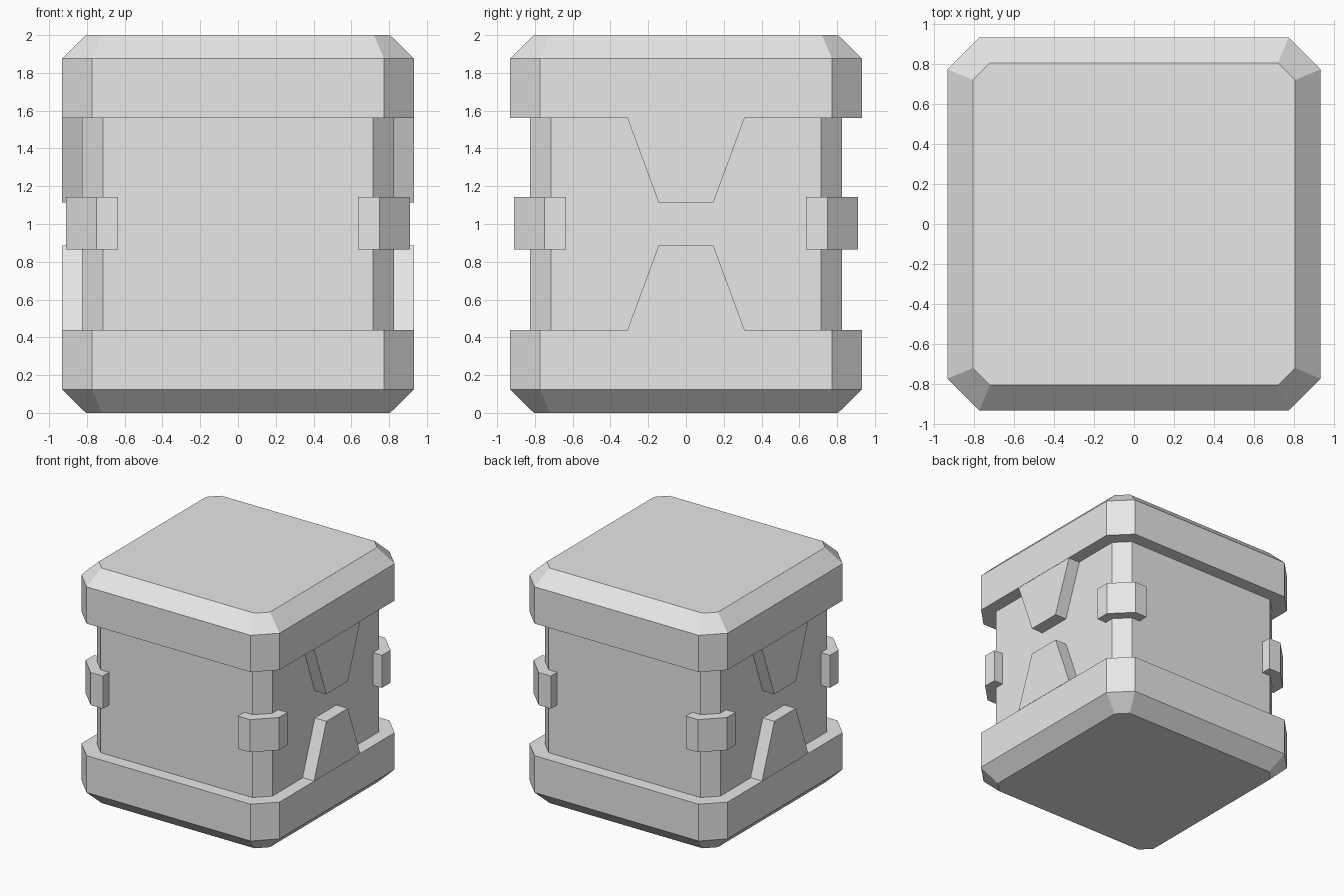
import bpy, bmesh
from mathutils import Matrix

cube = bpy.data.objects.get("Cube")
if cube:
    bpy.data.objects.remove(cube, do_unlink=True)

grey = bpy.data.materials.new("light grey")
grey.use_nodes = True
colour = (0.8, 0.8, 0.8, 1)
grey.diffuse_color = colour
grey.node_tree.nodes["Principled BSDF"].inputs["Base Color"].default_value = colour


def loft(name, rings):
    """Closed flat-sided solid through rings of matching points."""
    bm = bmesh.new()
    loops = [[bm.verts.new(p) for p in ring] for ring in rings]
    bm.faces.new(loops[0])
    bm.faces.new(loops[-1])
    n = len(loops[0])
    for a, b in zip(loops, loops[1:]):
        for i in range(n):
            j = (i + 1) % n
            bm.faces.new((a[i], a[j], b[j], b[i]))
    bmesh.ops.recalc_face_normals(bm, faces=bm.faces)
    mesh = bpy.data.meshes.new(name)
    bm.to_mesh(mesh)
    bm.free()
    mesh.materials.append(grey)
    obj = bpy.data.objects.new(name, mesh)
    bpy.context.collection.objects.link(obj)
    return obj


def octagon(half, corner, z):
    """Square ring with cut corners."""
    quarter = [(half, -corner), (half, corner)]
    ring = []
    for _ in range(4):
        ring += [(x, y, z) for x, y in quarter]
        quarter = [(-y, x) for x, y in quarter]
    return ring


def flip(ring, upper):
    return [(x, y, 2 - z if upper else z) for x, y, z in ring]


# Central body with cut corners
loft("body", [octagon(0.825, 0.715, z) for z in (0.42, 1.58)])

# Matching bottom and top caps, each with a tapered tab on both sides
tab = [(-0.31, 0.44), (0.31, 0.44), (0.145, 0.885), (-0.145, 0.885)]
for upper, label in ((False, "bottom"), (True, "top")):
    rings = [octagon(0.805, 0.72, 0), octagon(0.933, 0.773, 0.125),
             octagon(0.933, 0.773, 0.438)]
    loft(label + "_cap", [flip(r, upper) for r in rings])
    for side, name in ((1, "left"), (-1, "right")):
        loft(f"{label}_{name}_tab",
             [flip([(side * x, y, z) for y, z in tab], upper)
              for x in (0.8, 0.933)])

# Angled clips wrapped around the four upright corners
clip = [(0.635, 0.91), (0.75, 0.91), (0.91, 0.75), (0.91, 0.635),
        (0.8, 0.635), (0.635, 0.8)]
for sx, side in ((1, "left"), (-1, "right")):
    for sy, end in ((1, "back"), (-1, "front")):
        loft(f"{end}_{side}_corner_clip",
             [[(sx * x, sy * y, z) for x, y in clip] for z in (0.865, 1.143)])
